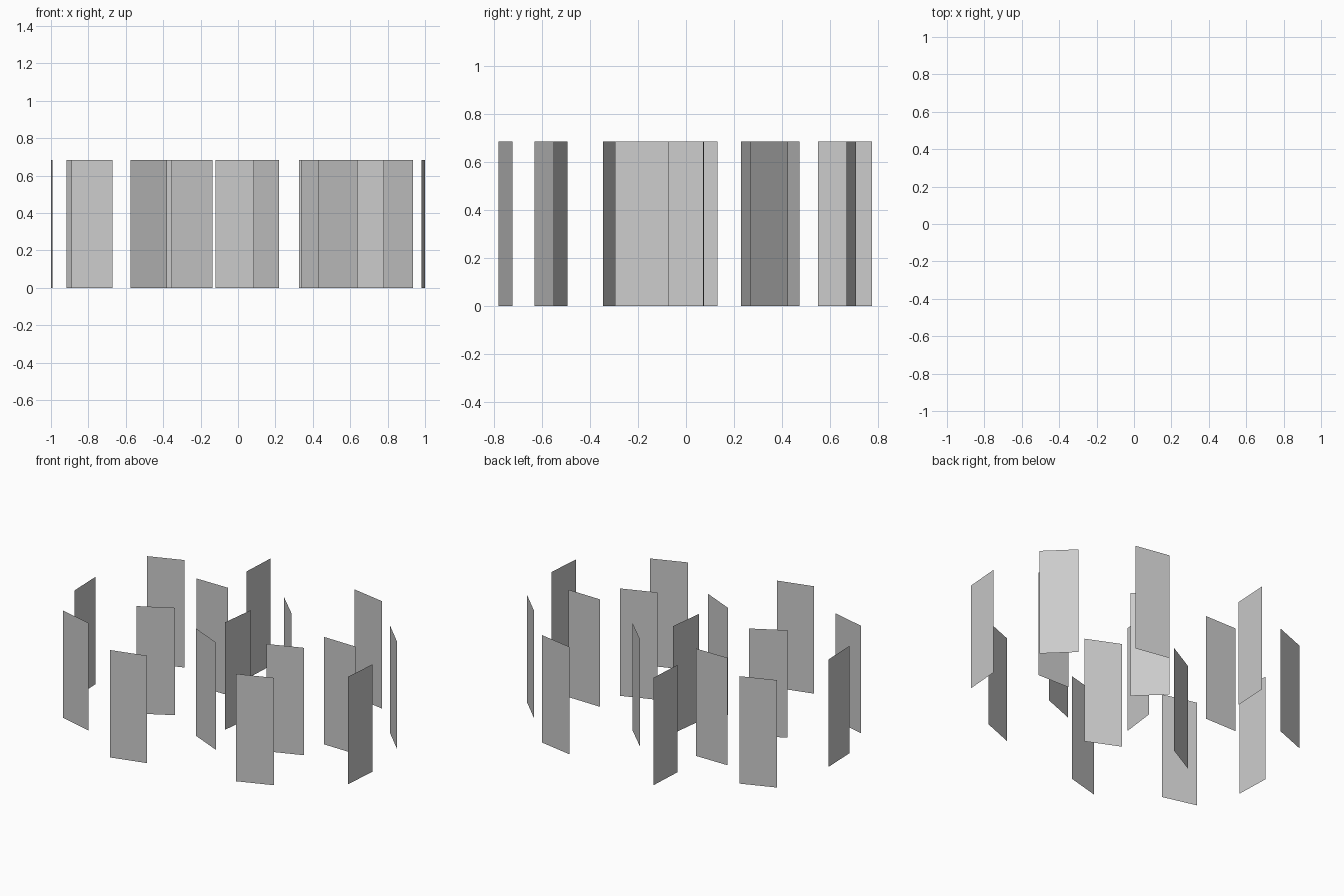
import bpy
from math import cos, sin, radians

if "Cube" in bpy.data.objects:
    bpy.data.objects.remove(bpy.data.objects["Cube"])

WIDTH, HEIGHT = 0.225, 0.685

# Upright cards: centre x, centre y, heading in degrees
CARDS = [
    (-0.78, -0.522, -14.5), (-0.995, -0.122, 92), (-0.813, 0.433, 21),
    (-0.477, -0.147, 29), (-0.246, -0.752, 15), (-0.397, 0.307, 0),
    (-0.32, 0.663, 87), (-0.015, 0.02, 83), (-0.018, -0.299, -24),
    (0.137, 0.307, -44), (0.441, -0.154, 21), (0.533, -0.59, 21),
    (0.668, 0.073, -1), (0.437, 0.688, -10.5), (0.99, -0.183, 85.5),
    (0.855, 0.345, -44.5),
]


def make_card(name, x, y, heading):
    """Single-sided-thin vertical rectangle standing on the ground."""
    dx = cos(radians(heading)) * WIDTH / 2
    dy = sin(radians(heading)) * WIDTH / 2
    mesh = bpy.data.meshes.new(name)
    mesh.from_pydata([(-dx, -dy, 0), (dx, dy, 0), (dx, dy, HEIGHT), (-dx, -dy, HEIGHT)],
                     [], [(0, 1, 2, 3)])
    obj = bpy.data.objects.new(name, mesh)
    obj.location = (x, y, 0)
    bpy.context.collection.objects.link(obj)


for i, card in enumerate(CARDS, 1):
    make_card(f"upright_card_{i:02d}", *card)
